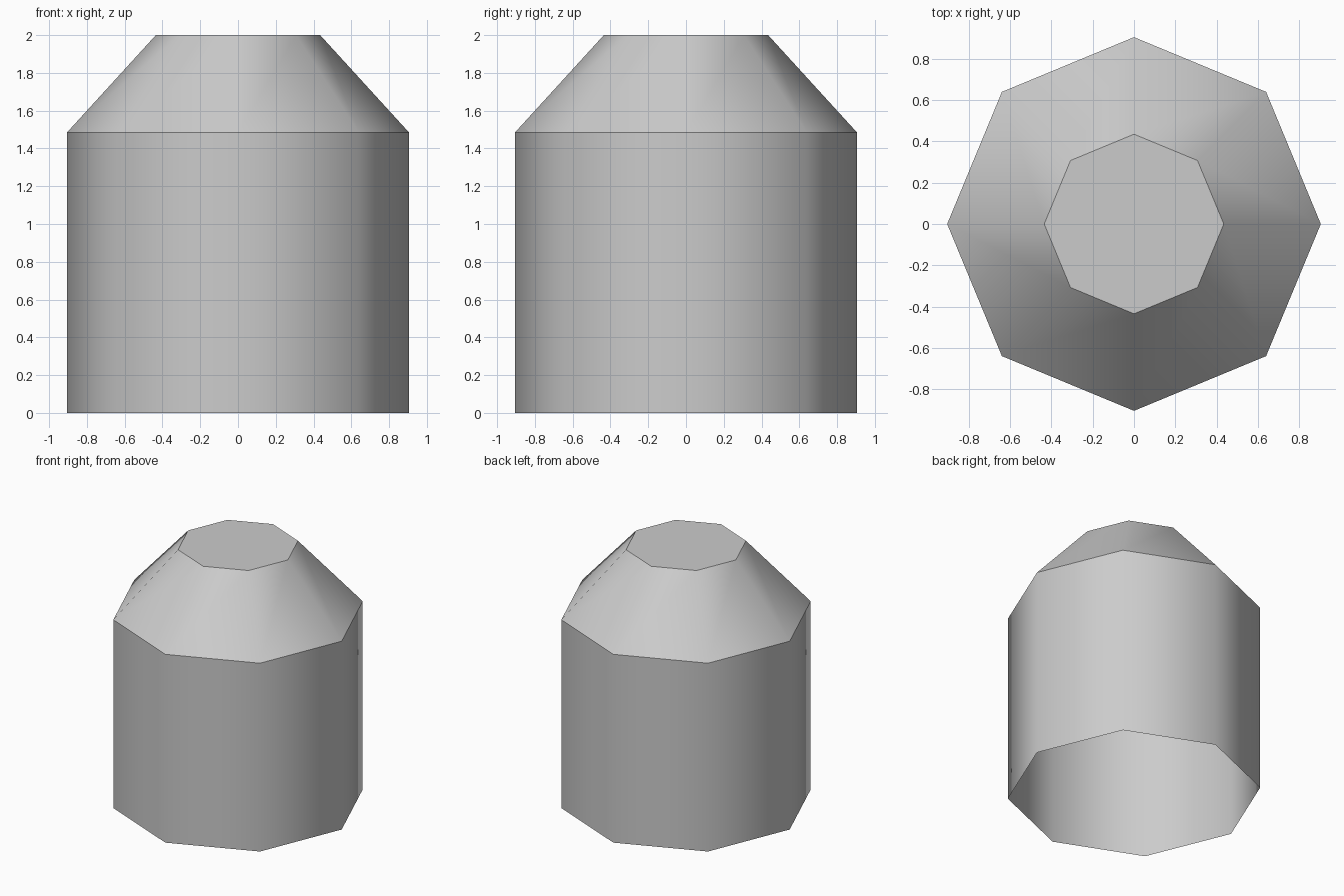
import bpy
import bmesh
from math import cos, sin, tau

cube = bpy.data.objects.get("Cube")
if cube:
    bpy.data.objects.remove(cube, do_unlink=True)

SIDES = 8
PROFILE = [(0.905, 0.0), (0.905, 1.485), (0.435, 2.0)]  # radius, height

# One plain grey for the whole body
grey = bpy.data.materials.new("light_grey")
grey.use_nodes = True
colour = (0.6, 0.6, 0.6, 1.0)
grey.diffuse_color = colour
grey.node_tree.nodes["Principled BSDF"].inputs["Base Color"].default_value = colour

# Octagonal rings, corners on the axes
bm = bmesh.new()
rings = [
    [bm.verts.new((r * cos(tau * i / SIDES), r * sin(tau * i / SIDES), z))
     for i in range(SIDES)]
    for r, z in PROFILE
]

# Straight wall and sloping shoulder, smooth around the axis
for low, high in zip(rings, rings[1:]):
    for i in range(SIDES):
        j = (i + 1) % SIDES
        face = bm.faces.new((low[i], low[j], high[j], high[i]))
        face.smooth = True

# Flat top; the underside stays open
bm.faces.new(rings[-1])

# Crisp rims between wall, shoulder and top
for ring in rings[1:]:
    for i in range(SIDES):
        bm.edges.get((ring[i], ring[(i + 1) % SIDES])).smooth = False

mesh = bpy.data.meshes.new("tapered_canister")
bm.to_mesh(mesh)
bm.free()
mesh.materials.append(grey)
canister = bpy.data.objects.new("tapered_canister", mesh)
bpy.context.collection.objects.link(canister)
